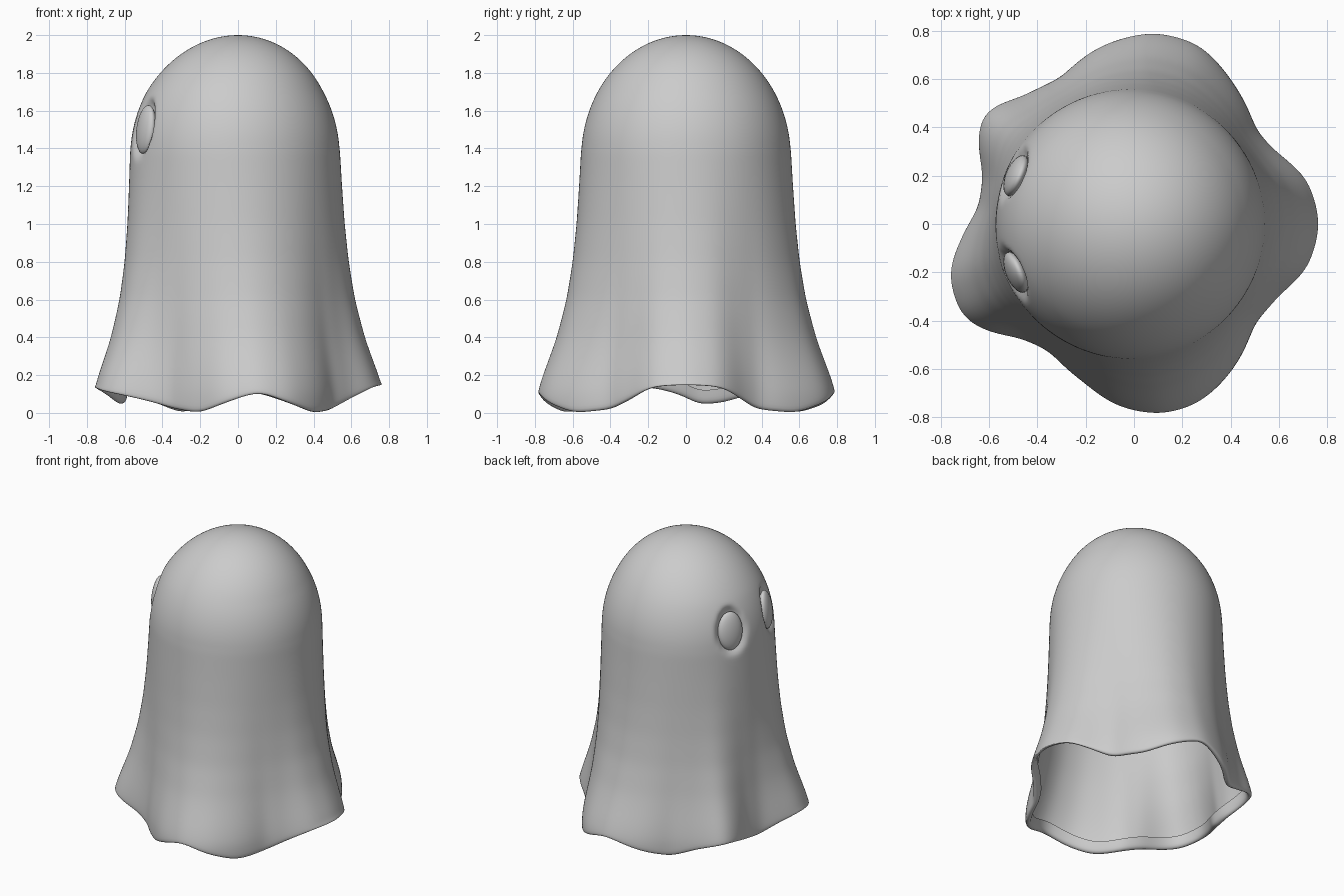
import bpy, bmesh, math

if "Cube" in bpy.data.objects:
    bpy.data.objects.remove(bpy.data.objects["Cube"])

# Hem outline: (angle in degrees, radius, height)
HEM = [(0, .772, .15), (14, .745, .14), (27, .65, .075), (37, .625, .02), (56, .71, .0),
       (70, .782, .055), (84, .797, .115), (102, .735, .04), (117, .665, .0), (131, .69, .06),
       (143, .775, .11), (149, .75, .11), (162, .645, .055), (174, .635, .045), (183, .70, .10),
       (195, .795, .14), (208, .81, .115), (214, .77, .10), (225, .655, .06), (236, .62, .025),
       (253, .68, .0), (264, .745, .05), (278, .795, .115), (290, .78, .055), (304, .72, .0),
       (321, .635, .02), (334, .66, .075), (346, .745, .14)]
# How far the cloth has flared from cylinder to hem outline, by height
FLARE = [(-1, 1), (.1, 1), (.2, .87), (.3, .71), (.4, .56), (.6, .34), (.8, .2), (1, .11),
         (1.2, .05), (1.4, 0), (3, 0)]
# Rolled lip turned up inside the hem: (inset from hem, rise)
UNDER = [(.008, -.012), (.024, -.014), (.038, -.004), (.045, .02), (.052, .06)]
SEGS, DOME, SKIRT = 120, 34, 34
R, SHOULDER = .555, 1.35
SHIFT = -.016                       # upper body leans slightly to the face side
EYE_ANGLE, EYE_Z = math.radians(23), 1.505


def lerp_table(table, x, col=1):
    for p, q in zip(table, table[1:]):
        if p[0] <= x <= q[0]:
            return p[col] + (q[col] - p[col]) * (x - p[0]) / (q[0] - p[0])


def smooth(vals, passes):
    n = len(vals)
    for _ in range(passes):
        vals = [.25 * vals[i - 1] + .5 * vals[i] + .25 * vals[(i + 1) % n] for i in range(n)]
    return vals


loop = HEM + [(360,) + HEM[0][1:]]
hem_r, hem_z = [smooth([lerp_table(loop, 360 * i / SEGS, c) for i in range(SEGS)], 2) for c in (1, 2)]
hem_r = [r + .008 for r in hem_r]
hem_z = [z + .012 for z in hem_z]
flare = smooth([lerp_table(FLARE, k / 100) for k in range(-20, 220)], 20)


def flare_at(z):
    if z >= 1.4:
        return 0
    k, f = divmod((z + .2) * 100, 1)
    return flare[int(k)] * (1 - f) + flare[int(k) + 1] * f


def socket(a, z):
    """Depth of the eye hollows at a given angle and height."""
    depth = 0
    for s in (-1, 1):
        da = (a - (math.pi + s * EYE_ANGLE)) * .54
        d = math.hypot(da / .105, (z - EYE_Z) / .145)
        t = min(1, max(0, (1.12 - d) / .3))
        depth += .04 * t * t * (3 - 2 * t)
    return depth


# Sheet body: dome top flowing into a rippled skirt
bm = bmesh.new()
rows = []


def add_row(point):
    row = []
    for i in range(SEGS):
        a = 2 * math.pi * i / SEGS
        r, z = point(i, a)
        dx = SHIFT * (1 - flare_at(z)) * min(1, (2 - z) / .3)
        row.append(bm.verts.new((r * math.cos(a) + dx, r * math.sin(a), z)))
    rows.append(row)


for j in range(1, DOME + SKIRT + 1):
    def outer(i, a):
        if j <= DOME:
            t = math.pi / 2 * j / DOME
            r, z = R * math.sin(t), SHOULDER + .65 * math.cos(t)
        else:
            r, z = R, SHOULDER + (hem_z[i] - SHOULDER) * (j - DOME) / SKIRT
        return r + (hem_r[i] - R) * flare_at(z) - socket(a, z), z
    add_row(outer)

for inset, rise in UNDER:
    add_row(lambda i, a: (hem_r[i] - inset, hem_z[i] + rise))

top = bm.verts.new((0, 0, 2))
for i in range(SEGS):
    k = (i + 1) % SEGS
    bm.faces.new((top, rows[0][i], rows[0][k]))
    for p, q in zip(rows, rows[1:]):
        bm.faces.new((p[i], q[i], q[k], p[k]))
bmesh.ops.recalc_face_normals(bm, faces=bm.faces[:])
for f in bm.faces:
    f.smooth = True
mesh = bpy.data.meshes.new("sheet_body")
bm.to_mesh(mesh)
bm.free()
body = bpy.data.objects.new("sheet_body", mesh)
bpy.context.collection.objects.link(body)
sub = body.modifiers.new("soft_surface", 'SUBSURF')
sub.levels = sub.render_levels = 1

# Eyes: flattened egg shapes seated in the hollows
for s, name in ((-1, "eye_left"), (1, "eye_right")):
    a = math.pi + s * EYE_ANGLE
    bpy.ops.mesh.primitive_uv_sphere_add(
        segments=32, ring_count=16, radius=1,
        location=(.512 * math.cos(a) + SHIFT, .512 * math.sin(a), EYE_Z - .005),
        rotation=(0, math.radians(-7), a))
    eye = bpy.context.object
    eye.name = name
    eye.scale = (.04, .09, .13)
    bpy.ops.object.shade_smooth()
